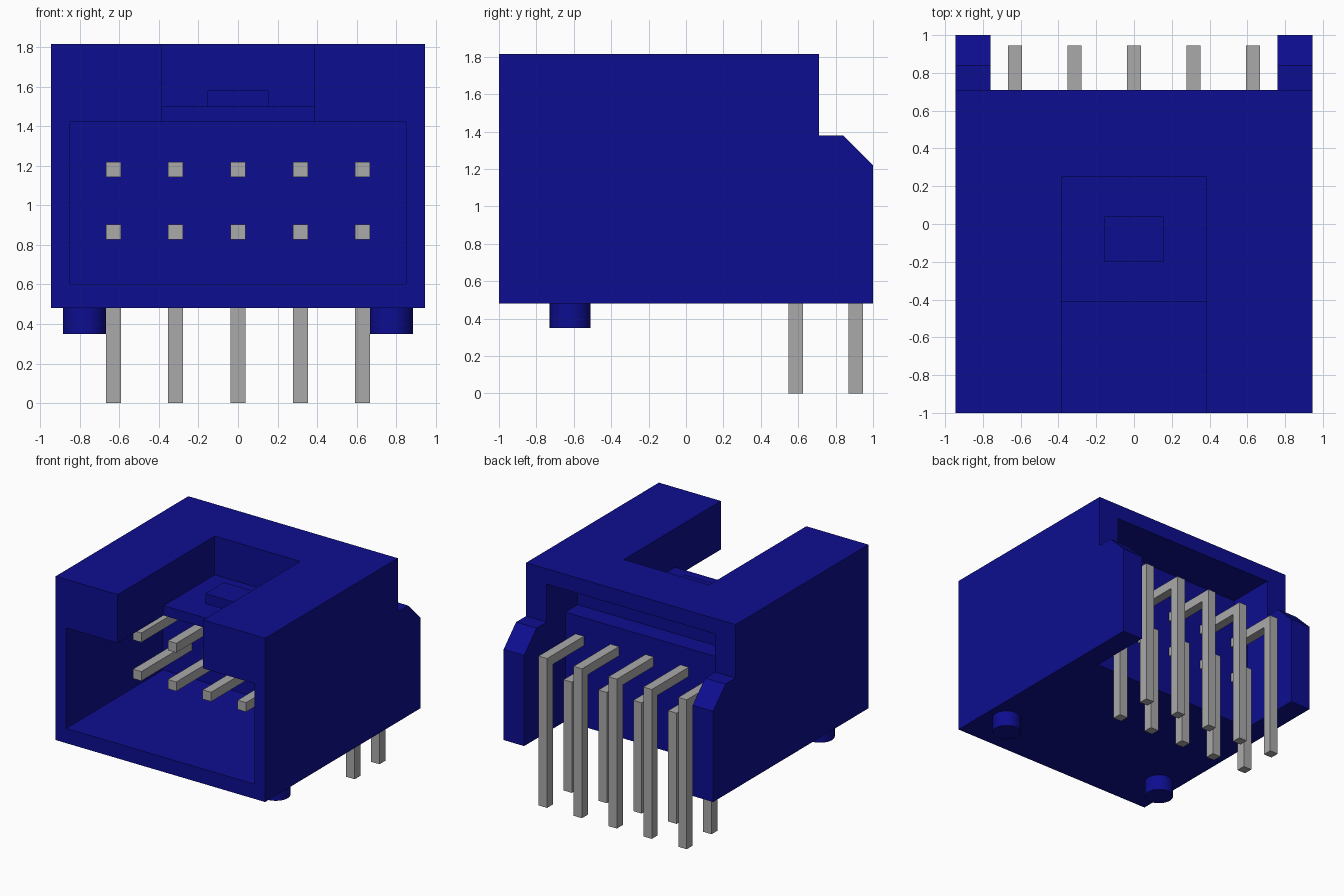
import bpy, bmesh, math

cube = bpy.data.objects.get("Cube")
if cube:
    bpy.data.objects.remove(cube, do_unlink=True)


def material(name, rgb):
    m = bpy.data.materials.new(name)
    m.use_nodes = True
    m.diffuse_color = (*rgb, 1)
    m.node_tree.nodes["Principled BSDF"].inputs["Base Color"].default_value = (*rgb, 1)
    return m


BLUE = material("blue plastic", (0.004, 0.004, 0.28))
GREY = material("grey metal", (0.40, 0.40, 0.40))


def extrude_profile(name, profile, x0, x1, mat):
    """Extrude a closed (y, z) outline from x0 to x1."""
    bm = bmesh.new()
    face = bm.faces.new([bm.verts.new((x0, y, z)) for y, z in profile])
    ext = bmesh.ops.extrude_face_region(bm, geom=[face])
    moved = [g for g in ext["geom"] if isinstance(g, bmesh.types.BMVert)]
    bmesh.ops.translate(bm, vec=(x1 - x0, 0, 0), verts=moved)
    bmesh.ops.recalc_face_normals(bm, faces=bm.faces)
    mesh = bpy.data.meshes.new(name)
    bm.to_mesh(mesh)
    bm.free()
    mesh.materials.append(mat)
    obj = bpy.data.objects.new(name, mesh)
    bpy.context.collection.objects.link(obj)
    return obj


def rect(y0, y1, z0, z1):
    return [(y0, z0), (y1, z0), (y1, z1), (y0, z1)]


def cut(target, profile, half_width):
    """Subtract an extruded outline from the target."""
    cutter = extrude_profile("cutter", profile, -half_width, half_width, BLUE)
    cutter.hide_render = True
    mod = target.modifiers.new("cut", "BOOLEAN")
    mod.operation, mod.solver, mod.object = "DIFFERENCE", "EXACT", cutter
    bpy.context.view_layer.objects.active = target
    bpy.ops.object.modifier_apply(modifier=mod.name)
    bpy.data.objects.remove(cutter, do_unlink=True)


# Housing with chamfered rear wings
housing = extrude_profile("housing", [
    (-1, 0.48), (1, 0.48), (1, 1.22), (0.84, 1.38),
    (0.71, 1.38), (0.71, 1.815), (-1, 1.815)], -0.945, 0.945, BLUE)
# Front socket
cut(housing, rect(-1.1, 0.25, 0.60, 1.42), 0.85)
# Stepped latch slot in the roof
cut(housing, [(-1.1, 1.3), (-0.41, 1.3), (-0.41, 1.5),
              (0.25, 1.5), (0.25, 1.9), (-1.1, 1.9)], 0.385)
# Stepped rear recess between the wings
cut(housing, [(0.47, 0.3), (1.1, 0.3), (1.1, 1.69),
              (0.31, 1.69), (0.31, 1.37), (0.47, 1.37)], 0.76)

# Latch bump on the slot floor
extrude_profile("latch_bump", rect(-0.20, 0.04, 1.49, 1.58), -0.155, 0.155, BLUE)

# Locating pegs underneath
for side, x in (("left", 0.775), ("right", -0.775)):
    bpy.ops.mesh.primitive_cylinder_add(
        vertices=32, radius=0.109, depth=0.15, location=(x, -0.62, 0.425))
    peg = bpy.context.object
    peg.name = side + "_peg"
    peg.data.materials.append(BLUE)
    bpy.ops.object.shade_smooth_by_angle(angle=math.radians(35))

# Two rows of right-angle pins: (row name, shaft height, leg position)
H = 0.038
for row, z, y in (("upper", 1.18, 0.907), ("lower", 0.865, 0.587)):
    outline = [(-0.40, z - H), (y - H, z - H), (y - H, 0),
               (y + H, 0), (y + H, z + H), (-0.40, z + H)]
    for i in range(5):
        x = (i - 2) * 0.315
        extrude_profile(f"{row}_pin_{i + 1}", outline, x - H, x + H, GREY)
